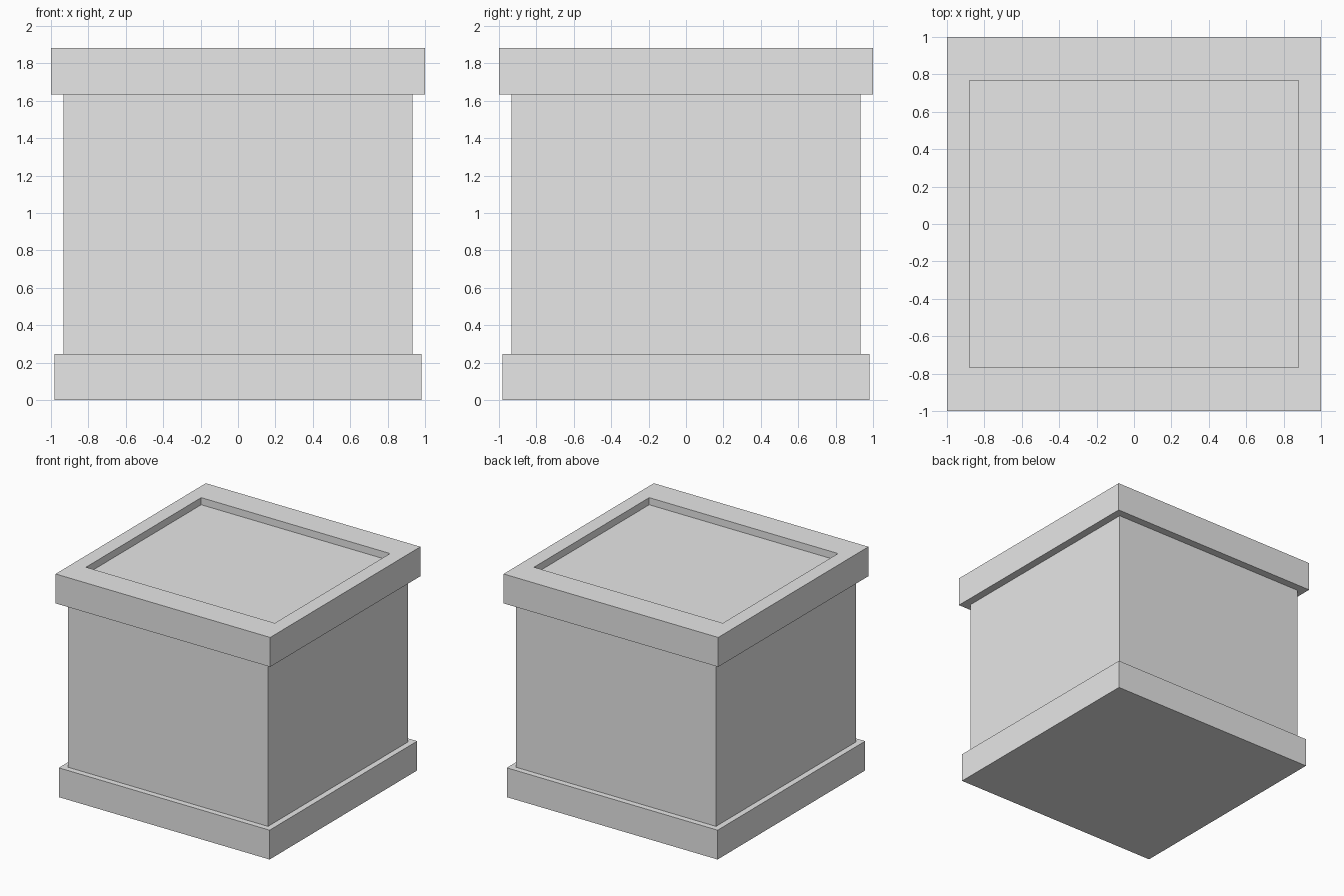
import bpy
import bmesh
from mathutils import Vector

default_cube = bpy.data.objects.get("Cube")
if default_cube:
    bpy.data.objects.remove(default_cube, do_unlink=True)

# One plain grey for the whole crate
grey = bpy.data.materials.new("plain_grey")
grey.use_nodes = True
colour = (0.8, 0.8, 0.8, 1.0)
grey.diffuse_color = colour
grey.node_tree.nodes["Principled BSDF"].inputs["Base Color"].default_value = colour


def square_block(name, half, bottom, top, recess=None):
    """Square block; recess is (half x, half y, depth) of a pocket in its top."""
    bm = bmesh.new()
    bmesh.ops.create_cube(bm, size=1.0)
    for v in bm.verts:
        v.co = Vector((v.co.x * 2 * half, v.co.y * 2 * half,
                       top if v.co.z > 0 else bottom))
    if recess:
        rx, ry, depth = recess
        bm.normal_update()
        face = max(bm.faces, key=lambda f: f.normal.z)
        # Rim around the pocket, then the sunken floor
        bmesh.ops.inset_individual(bm, faces=[face], thickness=half - rx)
        for v in face.verts:
            v.co.y = ry if v.co.y > 0 else -ry
        floor = bmesh.ops.extrude_discrete_faces(bm, faces=[face])["faces"][0]
        for v in floor.verts:
            v.co.z -= depth
    bmesh.ops.recalc_face_normals(bm, faces=bm.faces)
    mesh = bpy.data.meshes.new(name)
    bm.to_mesh(mesh)
    bm.free()
    mesh.materials.append(grey)
    obj = bpy.data.objects.new(name, mesh)
    bpy.context.collection.objects.link(obj)
    return obj


# Plinth, main box and rimmed lid
square_block("base_plinth", 0.982, 0.0, 0.247)
square_block("main_box", 0.933, 0.247, 1.634)
square_block("lid", 1.0, 1.634, 1.882, recess=(0.83, 0.767, 0.06))
